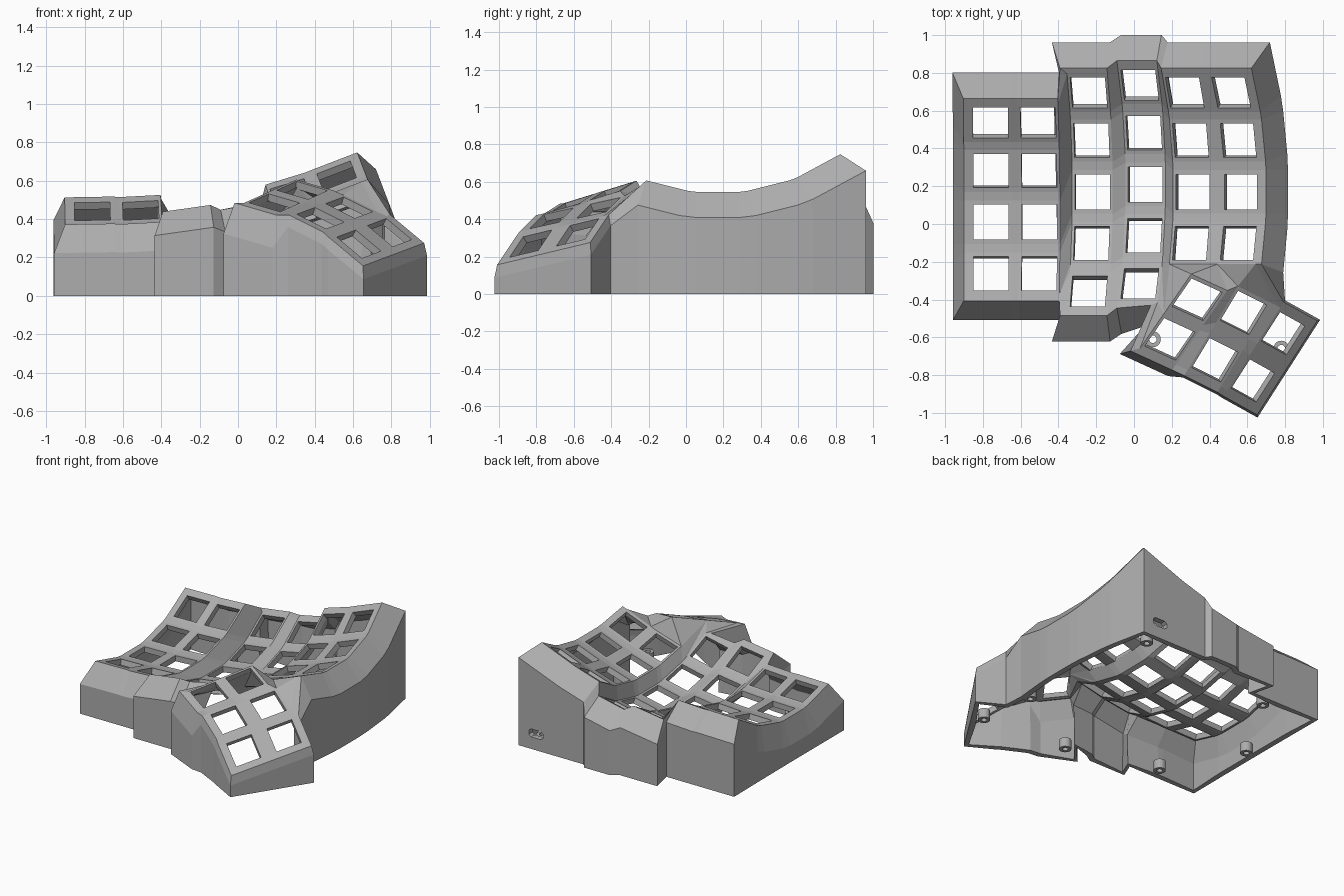
import bpy, bmesh, math
from mathutils import Vector, Matrix

cube = bpy.data.objects.get("Cube")
if cube:
    bpy.data.objects.remove(cube, do_unlink=True)

mat = bpy.data.materials.new("plain grey")
mat.use_nodes = True
grey = (0.42, 0.42, 0.42, 1)
mat.diffuse_color = grey
mat.node_tree.nodes["Principled BSDF"].inputs["Base Color"].default_value = grey

HOLE, HX, HY, RIM, SHELL = 0.093, 0.108, 0.115, 0.035, 0.042
TL, TR, BR, BL = (-1, 1), (1, 1), (1, -1), (-1, -1)
CORNERS = [BL, BR, TR, TL]
bm = bmesh.new()


class Key:
    """One switch socket: a square frame with a square opening."""
    def __init__(self, centre, u, v, down, out, drop):
        self.c, self.u, self.v = Vector(centre), u, v
        self.down, self.out, self.drop = down, out, drop
        self.outer = {s: bm.verts.new(self.at(s[0] * HX, s[1] * HY)) for s in CORNERS}
        inner = {s: bm.verts.new(self.at(s[0] * HOLE, s[1] * HOLE)) for s in CORNERS}
        for k in range(4):
            a, b = CORNERS[k], CORNERS[(k + 1) % 4]
            bm.faces.new([self.outer[a], self.outer[b], inner[b], inner[a]])

    def at(self, x, y):
        return self.c + self.u * x + self.v * y

    def wall(self, s, d):
        """Vertices from the plate corner over the rim and down to the ground."""
        ridge = self.at(s[0] * HX + d[0] * RIM, s[1] * HY + d[1] * RIM)
        brk = ridge + (self.u * d[0] + self.v * d[1]) * self.out - self.down * self.drop
        ground = Vector((brk.x, brk.y, 0))
        return [self.outer[s]] + [bm.verts.new(p) for p in (ridge, brk, ground)]


keys = {}
# Finger columns: x, y, z of the level key, sideways tilt, number of keys
columns = [(-.757, .01, .30, 1, 4), (-.5, .01, .305, 3, 4), (-.22, .17, .245, 8, 5),
           (.06, .21, .26, 12, 5), (.31, .17, .405, 17, 4), (.565, .17, .495, 21, 4)]
RADIUS = 1.05
for i, (x, y, z, tilt, count) in enumerate(columns):
    t = math.radians(tilt)
    side = Vector((math.cos(t), 0, math.sin(t)))
    up = Vector((-math.sin(t), 0, math.cos(t)))
    fwd = Vector((0, 1, 0))
    for j in range(count):
        a = math.radians(30 - 15 * j)
        centre = Vector((x, y, z)) + fwd * RADIUS * math.sin(a) + up * RADIUS * (1 - math.cos(a))
        keys[i, j] = Key(centre, side, fwd * math.cos(a) + up * math.sin(a),
                         up * math.cos(a) - fwd * math.sin(a), 0.06, 0.17)

# Thumb cluster: back and front key centre of each column, and sideways direction
thumb = [((.335, -.40, .55), (.19, -.61, .485), (.24, -.11, -.07)),
         ((.58, -.47, .46), (.43, -.72, .405), (.22, -.11, -.11)),
         ((.79, -.58, .33), (.63, -.83, .27), (.18, -.10, -.15))]
for i, (back, front, side) in enumerate(thumb):
    v = (Vector(back) - Vector(front)).normalized()
    u = Vector(side).normalized()
    for j, c in enumerate((back, front)):
        keys[10 + i, j] = Key(c, u, v, Vector((0, 0, 1)),
                              0.04 if i == 0 else 0.012, 0.16 if i == 0 else 0.06)


def post(i, j, s):
    return keys[i, j].outer[s]


# Webs between neighbouring keys
for i, j in keys:
    below, beside, diag = (i, j + 1) in keys, (i + 1, j) in keys, (i + 1, j + 1) in keys
    if below:
        bm.faces.new([post(i, j, BL), post(i, j + 1, TL), post(i, j + 1, TR), post(i, j, BR)])
    if beside:
        bm.faces.new([post(i, j, TR), post(i, j, BR), post(i + 1, j, BL), post(i + 1, j, TL)])
    if below and beside and diag:
        bm.faces.new([post(i, j, BR), post(i, j + 1, TR), post(i + 1, j + 1, TL), post(i + 1, j, BL)])
bm.faces.new([post(1, 3, BR), post(2, 4, TL), post(2, 3, BL)])
bm.faces.new([post(1, 3, BR), post(2, 4, BL), post(2, 4, TL)])


def zip_chains(a, b):
    """Triangulate the gap between two chains, always along the shorter diagonal."""
    p = q = 0
    while p < len(a) - 1 or q < len(b) - 1:
        step_a = q == len(b) - 1 or (p < len(a) - 1 and
                 (a[p + 1].co - b[q].co).length < (a[p].co - b[q + 1].co).length)
        if step_a:
            bm.faces.new([a[p], a[p + 1], b[q]])
            p += 1
        else:
            bm.faces.new([a[p], b[q + 1], b[q]])
            q += 1


# Web joining the thumb cluster to the finger plate
zip_chains([post(5, 3, BR), post(5, 3, BL), post(4, 3, BR), post(4, 3, BL),
            post(3, 3, BR), post(3, 4, TR), post(3, 4, BR)],
           [post(12, 0, TL), post(11, 0, TR), post(11, 0, TL), post(10, 0, TR),
            post(10, 0, TL), post(10, 0, BL), post(10, 1, TL), post(10, 1, BL)])

# Outline of the case: key, corner, outward direction
N, E, S, W = (0, 1), (1, 0), (0, -1), (-1, 0)
loop = [((0, 0), TL, TL), ((0, 0), TR, N), ((1, 0), TL, N), ((1, 0), TR, N),
        ((2, 0), TL, TL), ((2, 0), TR, N)]
loop += [((i, 0), s, N) for i in (3, 4) for s in (TL, TR)]
loop += [((5, 0), TL, N), ((5, 0), TR, TR), ((5, 0), BR, E)]
loop += [((5, j), s, E) for j in (1, 2, 3) for s in (TR, BR)]
loop += [((12, 0), TL, N), ((12, 0), TR, TR), ((12, 0), BR, E), ((12, 1), TR, E),
         ((12, 1), BR, BR), ((12, 1), BL, S), ((11, 1), BR, S), ((11, 1), BL, S),
         ((10, 1), BR, S), ((10, 1), BL, BL)]
loop += [((3, 4), BR, (-1, -.5)), ((3, 4), BL, S), ((2, 4), BR, S), ((2, 4), BL, BL),
         ((1, 3), BR, S), ((1, 3), BL, S), ((0, 3), BR, S), ((0, 3), BL, BL), ((0, 3), TL, W)]
loop += [((0, j), s, W) for j in (2, 1) for s in (BL, TL)] + [((0, 0), BL, W)]


def slotted_panel(quad):
    """Wall panel with a rounded cable opening."""
    g0, g1 = quad[0].co, quad[1].co
    along = (g1 - g0).normalized()
    mid = (g0 + g1) / 2 + Vector((0, 0, 0.12))
    ring = [bm.verts.new(mid + along * x + Vector((0, 0, z))) for x, z in
            [(-.04, -.03), (.04, -.03), (.06, -.015), (.06, .015),
             (.04, .03), (-.04, .03), (-.06, .015), (-.06, -.015)]]
    for k in range(4):
        nxt = quad[(k + 1) % 4]
        bm.faces.new([quad[k], nxt, ring[2 * k + 1], ring[2 * k]])
        bm.faces.new([nxt, ring[(2 * k + 2) % 8], ring[2 * k + 1]])


walls = [keys[k].wall(s, d) for k, s, d in loop]
for n, a in enumerate(walls):
    b = walls[(n + 1) % len(walls)]
    for r in range(3):
        if r == 2 and loop[n][:2] == ((5, 0), TL):
            slotted_panel([a[3], b[3], b[2], a[2]])
        else:
            bm.faces.new([a[r], a[r + 1], b[r + 1], b[r]])

bmesh.ops.recalc_face_normals(bm, faces=bm.faces)
bm.faces.ensure_lookup_table()
if bm.faces[0].normal.z < 0:
    bmesh.ops.reverse_faces(bm, faces=bm.faces)


def add_object(name, mesh_data):
    mesh = bpy.data.meshes.new(name)
    mesh_data.to_mesh(mesh)
    mesh_data.free()
    mesh.materials.append(mat)
    ob = bpy.data.objects.new(name, mesh)
    bpy.context.scene.collection.objects.link(ob)
    return ob


case = add_object("case_shell", bm)
thick = case.modifiers.new("thickness", "SOLIDIFY")
thick.thickness = SHELL
thick.offset = -1

# Screw bosses standing inside the walls
spots = [(-.58, -.42), (-.88, .14), (-.55, .71), (.10, -.61), (.78, -.66), (.72, -.24), (.60, .85)]
for n, (x, y) in enumerate(spots):
    b = bmesh.new()
    ring = [b.verts.new(p) for p in [(.02, 0, 0), (.042, 0, 0), (.042, 0, .07), (.02, 0, .07)]]
    edges = [b.edges.new((ring[k], ring[(k + 1) % 4])) for k in range(4)]
    bmesh.ops.spin(b, geom=ring + edges, cent=(0, 0, 0), axis=(0, 0, 1),
                   angle=2 * math.pi, steps=20)
    bmesh.ops.remove_doubles(b, verts=b.verts, dist=0.0005)
    bmesh.ops.recalc_face_normals(b, faces=b.faces)
    bmesh.ops.transform(b, matrix=Matrix.Translation((x, y, 0)), verts=b.verts)
    add_object("screw_boss_%d" % (n + 1), b)
